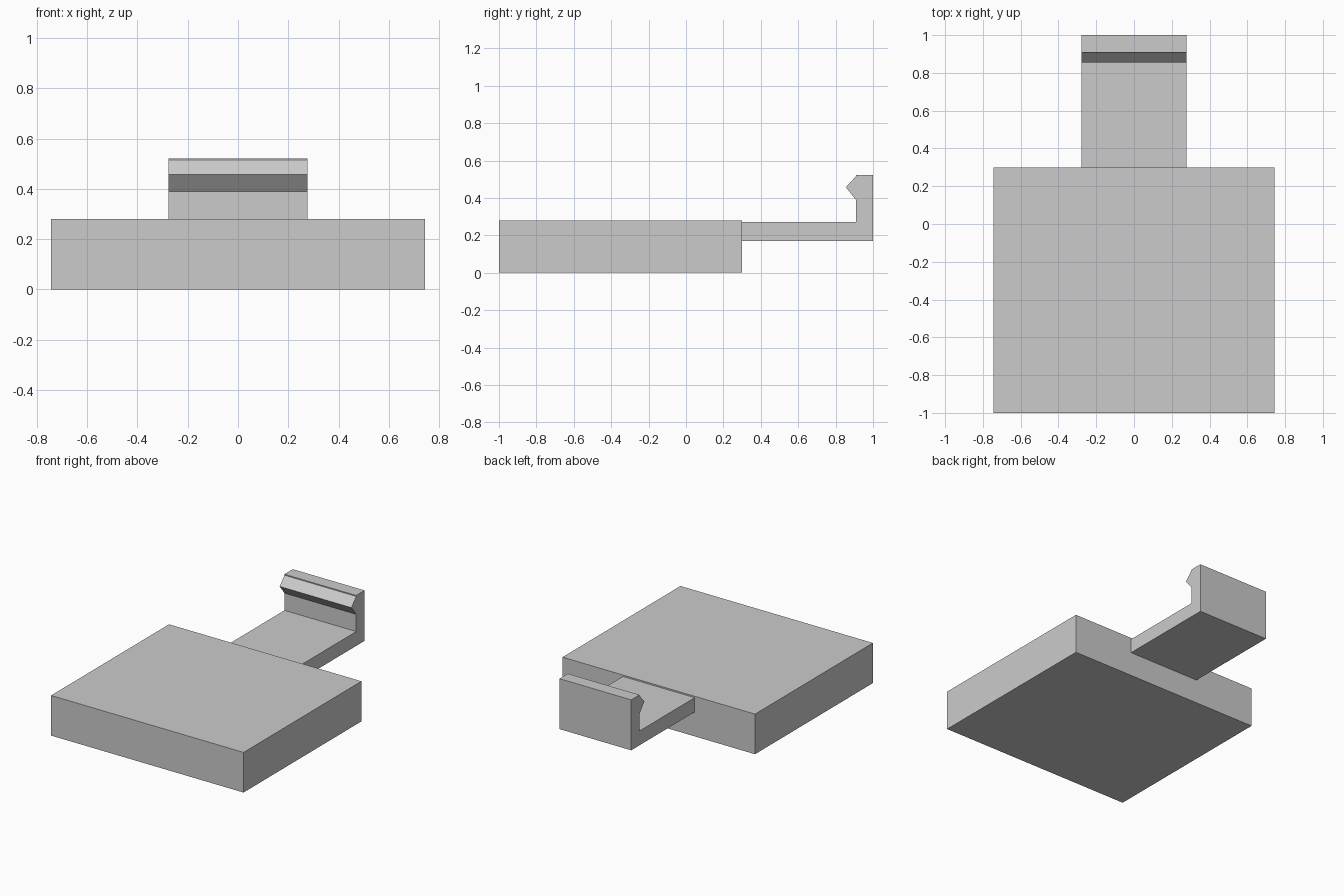
import bpy
import bmesh

cube = bpy.data.objects.get("Cube")
if cube:
    bpy.data.objects.remove(cube, do_unlink=True)

# Single plain grey
GREY = (0.6, 0.6, 0.6, 1.0)
grey = bpy.data.materials.new("light_grey")
grey.use_nodes = True
grey.diffuse_color = GREY
grey.node_tree.nodes["Principled BSDF"].inputs["Base Color"].default_value = GREY


def extrude_profile(name, profile, half_width):
    """Sweep a side profile of (y, z) points across the width in x."""
    bm = bmesh.new()
    face = bm.faces.new([bm.verts.new((-half_width, y, z)) for y, z in profile])
    swept = bmesh.ops.extrude_face_region(bm, geom=[face])
    verts = [v for v in swept["geom"] if isinstance(v, bmesh.types.BMVert)]
    bmesh.ops.translate(bm, verts=verts, vec=(2 * half_width, 0, 0))
    bmesh.ops.recalc_face_normals(bm, faces=bm.faces)
    mesh = bpy.data.meshes.new(name)
    bm.to_mesh(mesh)
    bm.free()
    mesh.materials.append(grey)
    obj = bpy.data.objects.new(name, mesh)
    bpy.context.collection.objects.link(obj)
    return obj


# Square base slab
extrude_profile("base_block", [(-1, 0), (0.3, 0), (0.3, 0.28), (-1, 0.28)], 0.743)

# Flexible arm with upright end and pointed catch facing the base
extrude_profile("clip_arm", [
    (0.3, 0.17), (1, 0.17), (1, 0.522), (0.908, 0.522), (0.908, 0.515),
    (0.855, 0.457), (0.908, 0.39), (0.908, 0.27), (0.3, 0.27),
], 0.277)
